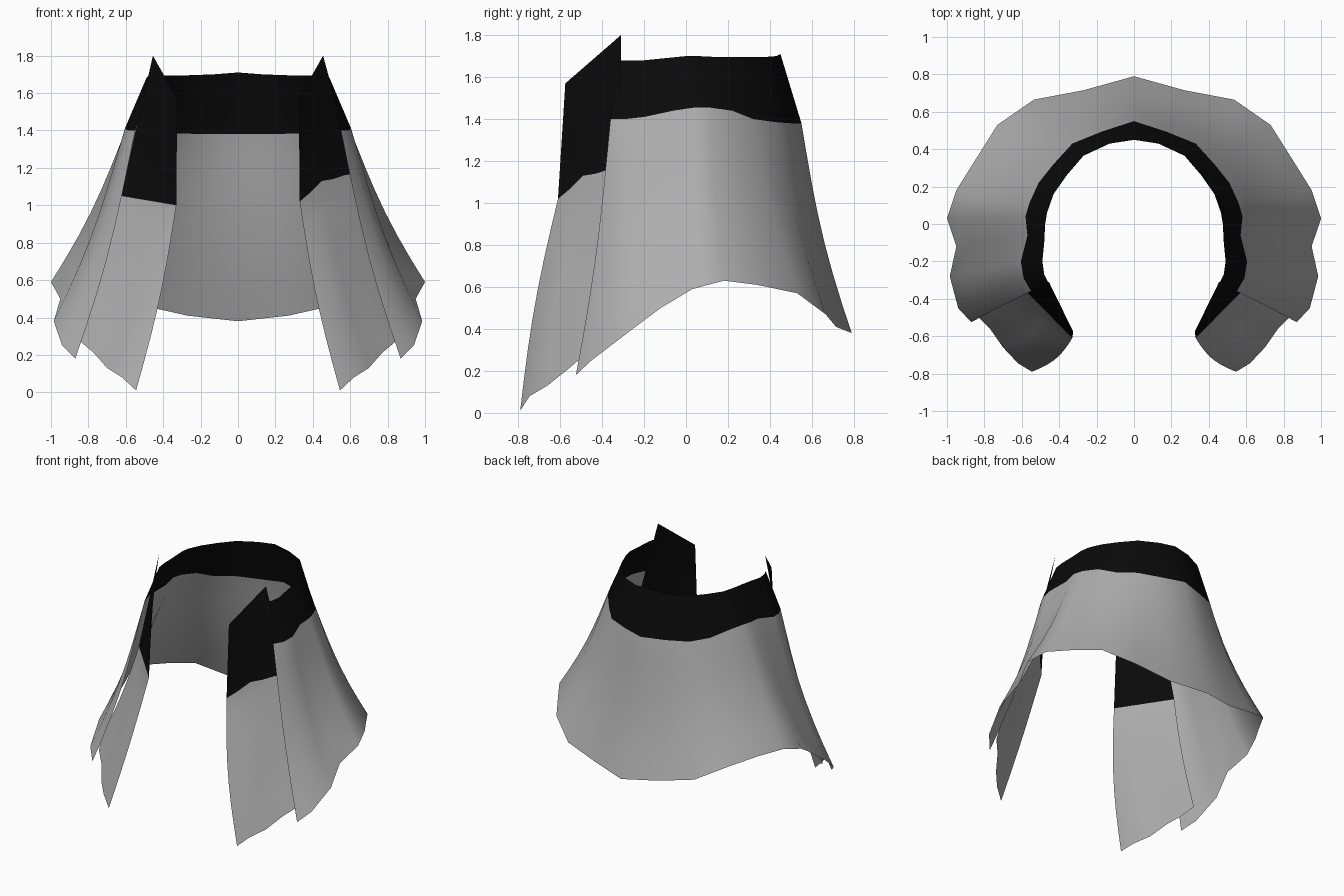
import bpy
from math import sin, pi
from mathutils import Vector

cube = bpy.data.objects.get("Cube")
if cube:
    bpy.data.objects.remove(cube)


def make_material(name, value):
    mat = bpy.data.materials.new(name)
    mat.use_nodes = True
    colour = (value, value, value, 1)
    mat.diffuse_color = colour
    mat.node_tree.nodes["Principled BSDF"].inputs["Base Color"].default_value = colour
    return mat


black = make_material("black_trim", 0.003)
grey = make_material("grey_cloth", 0.42)
BAND_ROWS, CLOTH_ROWS = 3, 7


def drape(top, band, hem, sag):
    """One vertical thread of cloth: straight band, then a sagging fall."""
    top, band, hem = Vector(top), Vector(band), Vector(hem)
    points = [top.lerp(band, i / BAND_ROWS) for i in range(BAND_ROWS)]
    for i in range(CLOTH_ROWS + 1):
        t = i / CLOTH_ROWS
        points.append(band.lerp(hem, t) + sag(band.lerp(hem, t)) * sin(pi * t))
    return points


def mirrored(threads):
    return [[Vector((-p.x, p.y, p.z)) for p in th] for th in reversed(threads)]


def cloth(name, threads):
    """Join neighbouring threads into a sheet, black above the band line."""
    rows = len(threads[0])
    verts = [p for th in threads for p in th]
    faces, slots = [], []
    for c in range(len(threads) - 1):
        for r in range(rows - 1):
            a, b = c * rows + r, (c + 1) * rows + r
            faces.append((a, a + 1, b + 1, b))
            slots.append(0 if r < BAND_ROWS else 1)
    mesh = bpy.data.meshes.new(name)
    mesh.from_pydata(verts, [], faces)
    mesh.materials.append(black)
    mesh.materials.append(grey)
    for poly, slot in zip(mesh.polygons, slots):
        poly.material_index = slot
        poly.use_smooth = True
    obj = bpy.data.objects.new(name, mesh)
    bpy.context.collection.objects.link(obj)
    return obj


# Skirt: left half from the front opening round to the centre back
waist = [(.46, -.31, 1.68), (.48, -.27, 1.68), (.49, -.2, 1.68), (.48, -.1, 1.69),
         (.475, 0, 1.7), (.465, .06, 1.7), (.43, .16, 1.695), (.36, .26, 1.695),
         (.27, .365, 1.695), (.13, .43, 1.7), (0, .45, 1.71)]
band = [(.55, -.36, 1.4), (.59, -.29, 1.4), (.605, -.2, 1.41), (.57, -.06, 1.44),
        (.58, .04, 1.455), (.56, .11, 1.455), (.51, .22, 1.44), (.43, .32, 1.4),
        (.33, .43, 1.385), (.17, .495, 1.38), (0, .55, 1.38)]
hem = [(.87, -.525, .18), (.94, -.45, .25), (.985, -.28, .38), (.95, -.12, .5),
       (1, .03, .59), (.95, .18, .63), (.85, .34, .61), (.73, .53, .57),
       (.535, .665, .47), (.27, .715, .41), (0, .79, .38)]


def skirt_sag(p):
    return Vector((p.x, p.y, 0)) * -.04


half = [drape(t, b, h, skirt_sag) for t, b, h in zip(waist, band, hem)]
cloth("skirt", half + mirrored(half)[1:])

# Front panels: tucked behind the skirt's front edges
panel_hem = [(.545, -.79, .01), (.62, -.745, .08), (.7, -.66, .13),
             (.77, -.56, .21), (.835, -.495, .265), (.88, -.4, .32)]
left_line = [1.02, 1.07, 1.13, 1.14, 1.16, 1.17]
right_line = [1 + .01 * i for i in range(6)]


def panel_sag(p):
    return Vector((-.02, -.02 if p.y < -.55 else 0, 0))


def panel(line):
    threads = []
    for i, (z, low) in enumerate(zip(line, panel_hem)):
        u = i / 5
        top = Vector((.325, -.575, 1.57)).lerp(Vector((.455, -.31, 1.8)), u)
        mid = Vector((.33, -.61, z)).lerp(Vector((.625, -.31, z)), u)
        threads.append(drape(top, mid, low, panel_sag))
    return threads


cloth("left_front_panel", panel(left_line))
cloth("right_front_panel", mirrored(panel(right_line)))
